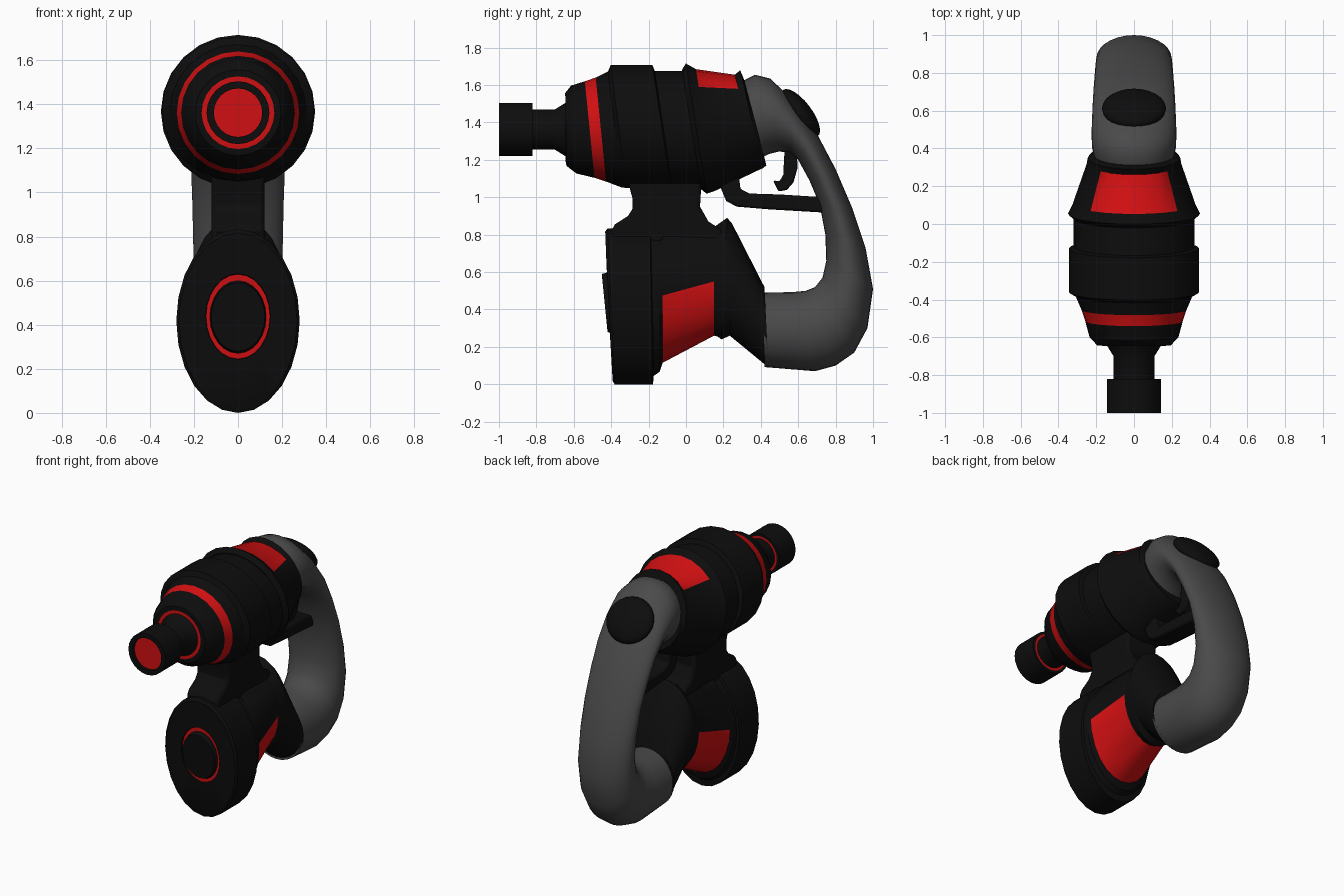
import bpy, bmesh, math
from mathutils import Matrix, Vector

if "Cube" in bpy.data.objects:
    bpy.data.objects.remove(bpy.data.objects["Cube"])


def material(name, rgb):
    m = bpy.data.materials.new(name)
    m.diffuse_color = (*rgb, 1)
    m.use_nodes = True
    m.node_tree.nodes["Principled BSDF"].inputs["Base Color"].default_value = m.diffuse_color
    return m


BLACK = material("black plastic", (0.004, 0.004, 0.004))
RED = material("red trim", (0.64, 0.005, 0.006))
GREY = material("grey grip", (0.068, 0.068, 0.068))


def finish(bm, name, mats, angle=32):
    bmesh.ops.recalc_face_normals(bm, faces=bm.faces)
    me = bpy.data.meshes.new(name)
    bm.to_mesh(me)
    bm.free()
    for m in mats:
        me.materials.append(m)
    for p in me.polygons:
        p.use_smooth = True
    me.set_sharp_from_angle(angle=math.radians(angle))
    ob = bpy.data.objects.new(name, me)
    bpy.context.collection.objects.link(ob)
    return ob


def loft(name, rings, mats, red=None, angle=32, front_cap=0):
    """Skin rings of points; red(segment, angle) picks the second material."""
    bm = bmesh.new()
    n = len(rings[0])
    vs = [[bm.verts.new(p) for p in ring] for ring in rings]
    for s in range(len(vs) - 1):
        for i in range(n):
            j = (i + 1) % n
            f = bm.faces.new((vs[s][i], vs[s][j], vs[s + 1][j], vs[s + 1][i]))
            if red and red(s, 360 * (i + 0.5) / n):
                f.material_index = 1
    bm.faces.new(vs[0]).material_index = front_cap
    bm.faces.new(vs[-1])
    return finish(bm, name, mats, angle)


def oval(y, zc, rx, rz, k=0.0, n=24):
    """Upright oval ring, leaning forward at the top by k."""
    ring = []
    for i in range(n):
        a = 2 * math.pi * i / n
        dz = rz * math.cos(a)
        ring.append((rx * math.sin(a), y - k * dz, zc + dz))
    return ring


def slab(name, outline, half, mats, bevel=0.015):
    """Side outline (y, z) extruded across x."""
    bm = bmesh.new()
    f = bm.faces.new([bm.verts.new((-half, y, z)) for y, z in outline])
    r = bmesh.ops.extrude_face_region(bm, geom=[f])
    bmesh.ops.translate(bm, vec=(2 * half, 0, 0),
                        verts=[v for v in r["geom"] if isinstance(v, bmesh.types.BMVert)])
    ob = finish(bm, name, mats)
    b = ob.modifiers.new("soft edges", "BEVEL")
    b.width, b.segments, b.limit_method = bevel, 2, "ANGLE"
    b.angle_limit = math.radians(50)
    return ob


# Barrel: nozzle, shoulder with red band, front collar, main drum
C = 1.362
barrel = [(-0.98, C, .11, .11, 0), (-1.0, C, .11, .11, 0), (-1.0, C, .1425, .1425, 0),
          (-.82, C, .1425, .1425, 0), (-.82, C, .124, .124, 0), (-.82, C, .108, .108, 0),
          (-.70, C, .108, .108, 0), (-.645, C, .1425, .1425, 0), (-.645, C, .165, .165, 0),
          (-.642, C, .195, .195, .02), (-.60, C, .235, .235, .06), (-.515, C, .258, .258, .1),
          (-.455, C, .278, .278, .1), (-.38, C, .31, .31, .12),
          (-.36, 1.378, .345, .328, .13), (-.13, 1.378, .345, .328, .15),
          (-.12, C, .32, .313, .15), (.06, C, .32, .313, .16)]
loft("barrel", [oval(*s) for s in barrel], [BLACK, RED],
     red=lambda s, a: s in (4, 7, 11), front_cap=1)

# Rear housing: tapered cone with red top panel
housing = [(.03, C, .32, .32, .16), (.055, 1.367, .35, .348, .16), (.105, 1.36, .325, .325, .16),
           (.32, 1.398, .25, .257, .23), (.35, 1.417, .245, .262, .23), (.37, 1.40, .225, .23, .26)]
loft("rear_housing", [oval(*s) for s in housing], [BLACK, RED],
     red=lambda s, a: s == 2 and (a < 45 or a > 315))

# Lower pod: front plate with red ring, tapered belly with red underside, rear flange
pod = [(-.435, .435, .122, .155, .1), (-.405, .435, .128, .165, .05),
       (-.405, .437, .145, .192, .05), (-.415, .437, .147, .195, .05),
       (-.412, .417, .268, .40, .05), (-.40, .417, .28, .417, .045), (-.185, .417, .28, .417, .02),
       (-.18, .43, .265, .385, .02), (-.14, .44, .262, .372, 0), (-.125, .475, .25, .36, 0),
       (.15, .55, .205, .29, 0), (.17, .555, .205, .30, 0), (.205, .565, .215, .325, -.046),
       (.24, .56, .215, .30, -.02), (.43, .305, .205, .215, .05)]
loft("lower_pod", [oval(*s) for s in pod], [BLACK, RED],
     red=lambda s, a: s == 1 or (s == 9 and 90 < a < 270))

# Neck between barrel and pod
slab("neck", [(-.32, 1.12), (-.285, .99), (-.285, .94), (-.31, .9), (-.38, .855), (-.40, .82),
              (-.36, .6), (.19, .6), (.2, .82), (.12, .87), (.075, .95), (.085, 1.12)],
     .12, [BLACK], .02)

# Grip: curved tube from (outer y, outer z, inner y, inner z, half width)
grip = [(.30, 1.62, .40, 1.21, .21), (.37, 1.655, .44, 1.23, .222), (.45, 1.635, .50, 1.245, .225),
        (.56, 1.53, .56, 1.235, .222), (.70, 1.34, .60, 1.20, .218), (.80, 1.15, .66, 1.09, .213),
        (.89, .94, .715, .96, .207), (.96, .73, .745, .80, .203), (1.0, .51, .75, .66, .2),
        (.97, .30, .73, .57, .2), (.90, .17, .69, .52, .2), (.80, .10, .64, .50, .2),
        (.69, .07, .57, .493, .2), (.42, .092, .41, .49, .2)]


def grip_ring(oy, oz, iy, iz, w, n=28):
    mid = Vector((0, (oy + iy) / 2, (oz + iz) / 2))
    half = Vector((0, (oy - iy) / 2, (oz - iz) / 2))
    return [mid + half * math.cos(a) + Vector((w * math.sin(a), 0, 0))
            for a in (2 * math.pi * i / n for i in range(n))]


loft("grip", [grip_ring(*g) for g in grip], [GREY], angle=60)

# Thumb button on top of the grip
bm = bmesh.new()
bmesh.ops.create_uvsphere(bm, u_segments=24, v_segments=12, radius=1)
tilt = math.atan2(.8, .6)
bmesh.ops.transform(bm, verts=bm.verts, matrix=Matrix.Translation((0, .612, 1.45))
                    @ Matrix.Rotation(-math.radians(53), 4, "X")
                    @ Matrix.Diagonal((.17, .155, .06, 1)))
finish(bm, "thumb_button", [BLACK], 60)

# Trigger hook and its guard
slab("trigger", [(.53, 1.30), (.59, 1.27), (.597, 1.16), (.575, 1.08), (.54, 1.04), (.495, 1.03),
                 (.465, 1.09), (.50, 1.085), (.52, 1.12), (.523, 1.18)], .06, [BLACK], .01)
slab("trigger_guard", [(.16, 1.14), (.19, 1.04), (.215, .98), (.27, .95), (.45, .935), (.74, .918),
                       (.74, 1.0), (.50, 1.015), (.34, 1.02), (.29, 1.045), (.28, 1.16)],
     .07, [BLACK], .012)
